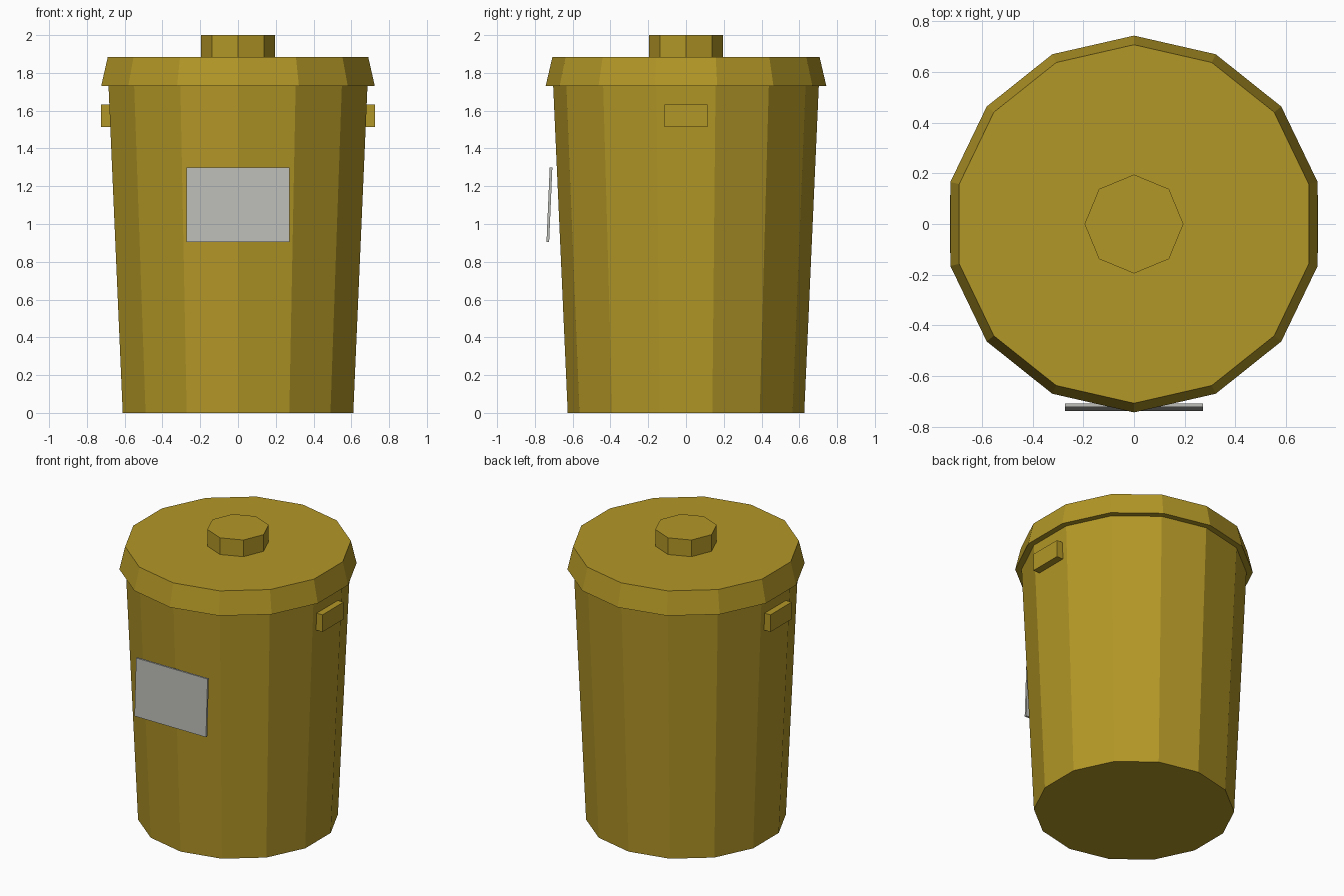
import bpy
import bmesh
from math import sin, cos, pi, atan2
from mathutils import Matrix, Vector

cube = bpy.data.objects.get("Cube")
if cube:
    bpy.data.objects.remove(cube, do_unlink=True)


def make_material(name, rgb):
    mat = bpy.data.materials.new(name)
    mat.use_nodes = True
    colour = (*rgb, 1.0)
    mat.diffuse_color = colour
    mat.node_tree.nodes["Principled BSDF"].inputs["Base Color"].default_value = colour
    return mat


gold = make_material("mustard_gold", (0.45, 0.31, 0.02))
grey = make_material("label_grey", (0.50, 0.50, 0.47))


def finish(name, bm, mat):
    bmesh.ops.recalc_face_normals(bm, faces=bm.faces)
    mesh = bpy.data.meshes.new(name)
    bm.to_mesh(mesh)
    bm.free()
    mesh.materials.append(mat)
    obj = bpy.data.objects.new(name, mesh)
    bpy.context.collection.objects.link(obj)
    return obj


def frustum(name, sides, low, high, mat):
    """Capped prism between two (radius, height) rings, one corner on +y."""
    bm = bmesh.new()
    rings = []
    for radius, z in (low, high):
        angles = [2 * pi * i / sides for i in range(sides)]
        rings.append([bm.verts.new((radius * sin(a), radius * cos(a), z)) for a in angles])
    for ring in rings:
        bm.faces.new(ring)
    for i in range(sides):
        j = (i + 1) % sides
        bm.faces.new((rings[0][i], rings[0][j], rings[1][j], rings[1][i]))
    return finish(name, bm, mat)


def box(name, centre, size, mat, tilt=0.0):
    bm = bmesh.new()
    matrix = (Matrix.Translation(Vector(centre)) @ Matrix.Rotation(tilt, 4, "X")
              @ Matrix.Diagonal((*size, 1.0)))
    bmesh.ops.create_cube(bm, size=1.0, matrix=matrix)
    return finish(name, bm, mat)


# Tapered bin, flared lid and octagonal knob
frustum("bin_body", 14, (0.626, 0.0), (0.704, 1.75), gold)
frustum("lid", 14, (0.743, 1.73), (0.707, 1.885), gold)
frustum("lid_knob", 8, (0.195, 1.88), (0.195, 2.0), gold)

# Side handles
for side, x in (("left", 1), ("right", -1)):
    box(side + "_handle", (x * 0.685, 0, 1.573), (0.08, 0.23, 0.118), gold)

# Label plate leaning parallel to the tapered front
box("front_label", (0, -0.723, 1.102), (0.545, 0.014, 0.395), grey, -atan2(0.017, 0.395))
